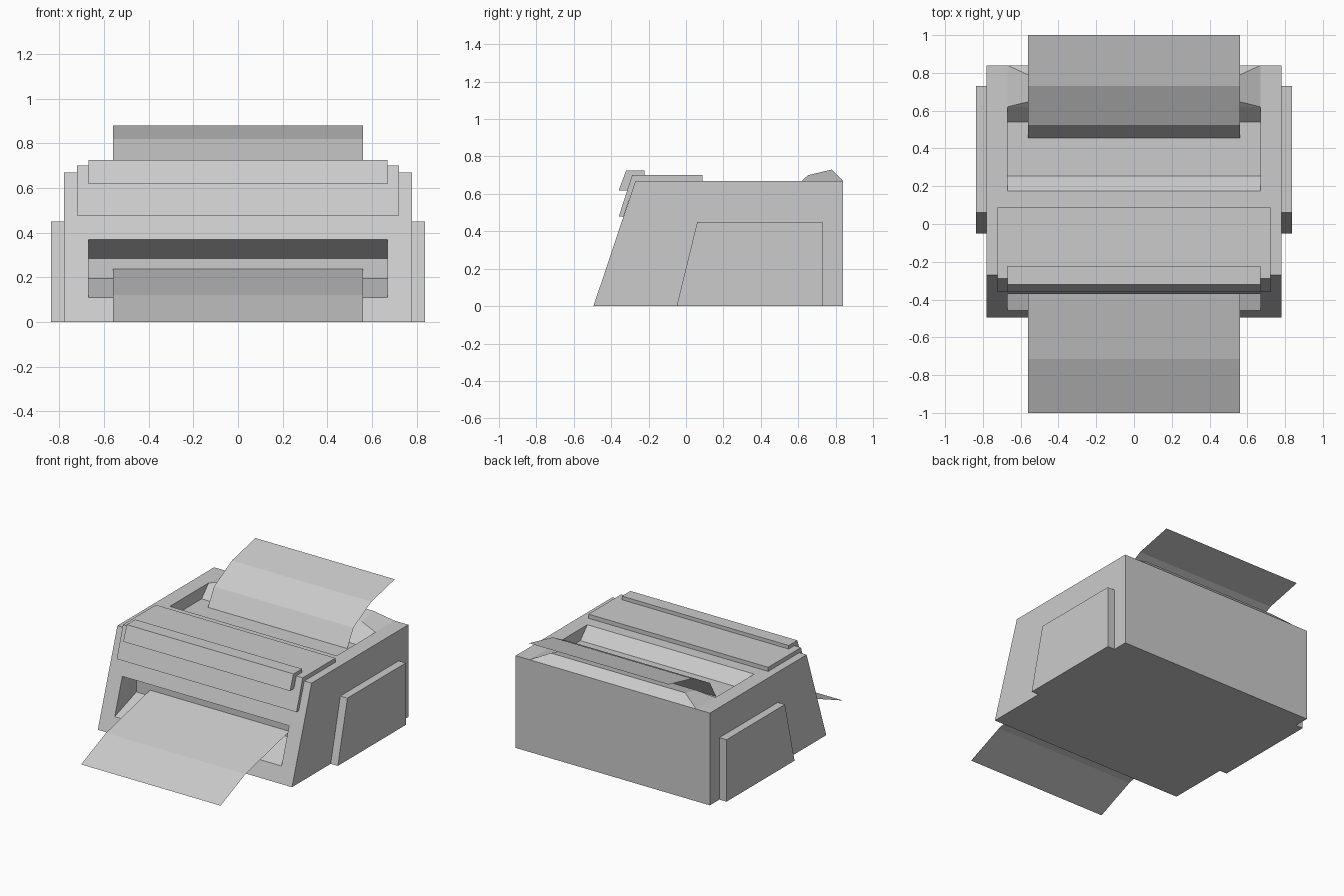
import bpy, bmesh

if "Cube" in bpy.data.objects:
    bpy.data.objects.remove(bpy.data.objects["Cube"])


def make_object(name, bm):
    bmesh.ops.recalc_face_normals(bm, faces=bm.faces)
    mesh = bpy.data.meshes.new(name)
    bm.to_mesh(mesh)
    bm.free()
    obj = bpy.data.objects.new(name, mesh)
    bpy.context.collection.objects.link(obj)
    return obj


def prism(name, profile, x0, x1):
    """Solid made by extruding a (y, z) side profile from x0 to x1."""
    bm = bmesh.new()
    face = bm.faces.new([bm.verts.new((x0, y, z)) for y, z in profile])
    ext = bmesh.ops.extrude_face_region(bm, geom=[face])
    verts = [v for v in ext["geom"] if isinstance(v, bmesh.types.BMVert)]
    bmesh.ops.translate(bm, verts=verts, vec=(x1 - x0, 0, 0))
    return make_object(name, bm)


def sheet(name, path, half):
    """Thin bent sheet following a (y, z) path."""
    bm = bmesh.new()
    rows = [[bm.verts.new((s * half, y, z)) for s in (-1, 1)] for y, z in path]
    for a, b in zip(rows, rows[1:]):
        bm.faces.new((a[0], a[1], b[1], b[0]))
    return make_object(name, bm)


def cut(target, cutter):
    mod = target.modifiers.new("cut", "BOOLEAN")
    mod.operation = "DIFFERENCE"
    mod.solver = "EXACT"
    mod.object = cutter
    bpy.context.view_layer.objects.active = target
    bpy.ops.object.modifier_apply(modifier=mod.name)
    bpy.data.objects.remove(cutter)


# Main housing with sloping front
body = prism("body", [(-0.495, 0), (0.84, 0), (0.84, 0.67), (-0.27, 0.67)], -0.78, 0.78)

# Output slot in the front, narrowing inward
cut(body, prism("slot_cutter", [(-0.56, 0.071), (-0.459, 0.11), (-0.21, 0.195),
                                (-0.21, 0.285), (-0.371, 0.37), (-0.47, 0.422)], -0.67, 0.67))

# Input tray in the top, narrowing downward
cut(body, prism("tray_cutter", [(0.255, 0.585), (0.54, 0.585), (0.62, 0.67),
                                (0.62, 0.75), (0.175, 0.75), (0.175, 0.67)], -0.67, 0.67))

# Raised side panels
for side, label in ((-1, "left"), (1, "right")):
    prism(label + "_side_panel", [(-0.05, 0), (0.73, 0), (0.73, 0.45), (0.06, 0.45)],
          side * 0.78, side * 0.837)

# Wrap-around front cover
prism("front_cover", [(-0.36, 0.478), (-0.288, 0.70), (0.088, 0.70), (0.088, 0.67),
                      (-0.27, 0.67), (-0.335, 0.478)], -0.722, 0.722)

# Lid grip on the cover edge
prism("lid_grip", [(-0.36, 0.618), (-0.32, 0.726), (-0.222, 0.726), (-0.222, 0.70),
                   (-0.288, 0.70), (-0.314, 0.618)], -0.67, 0.67)

# Paper rest behind the tray: a block tapering to a smaller, sloped top
bm = bmesh.new()
bmesh.ops.create_cube(bm, size=2)
for v in bm.verts:
    top, back = v.co.z > 0, v.co.y > 0
    y, z = ((0.78, 0.73) if back else (0.652, 0.70)) if top else ((0.84, 0.67) if back else (0.62, 0.67))
    v.co = (v.co.x * (0.54 if top else 0.67), y, z)
make_object("paper_rest", bm)

# Paper sheets going in and coming out
sheet("input_paper", [(0.455, 0.585), (0.525, 0.71), (0.73, 0.82), (1.0, 0.88)], 0.56)
sheet("output_paper", [(-1.0, 0.0), (-0.715, 0.12), (-0.21, 0.238)], 0.56)
